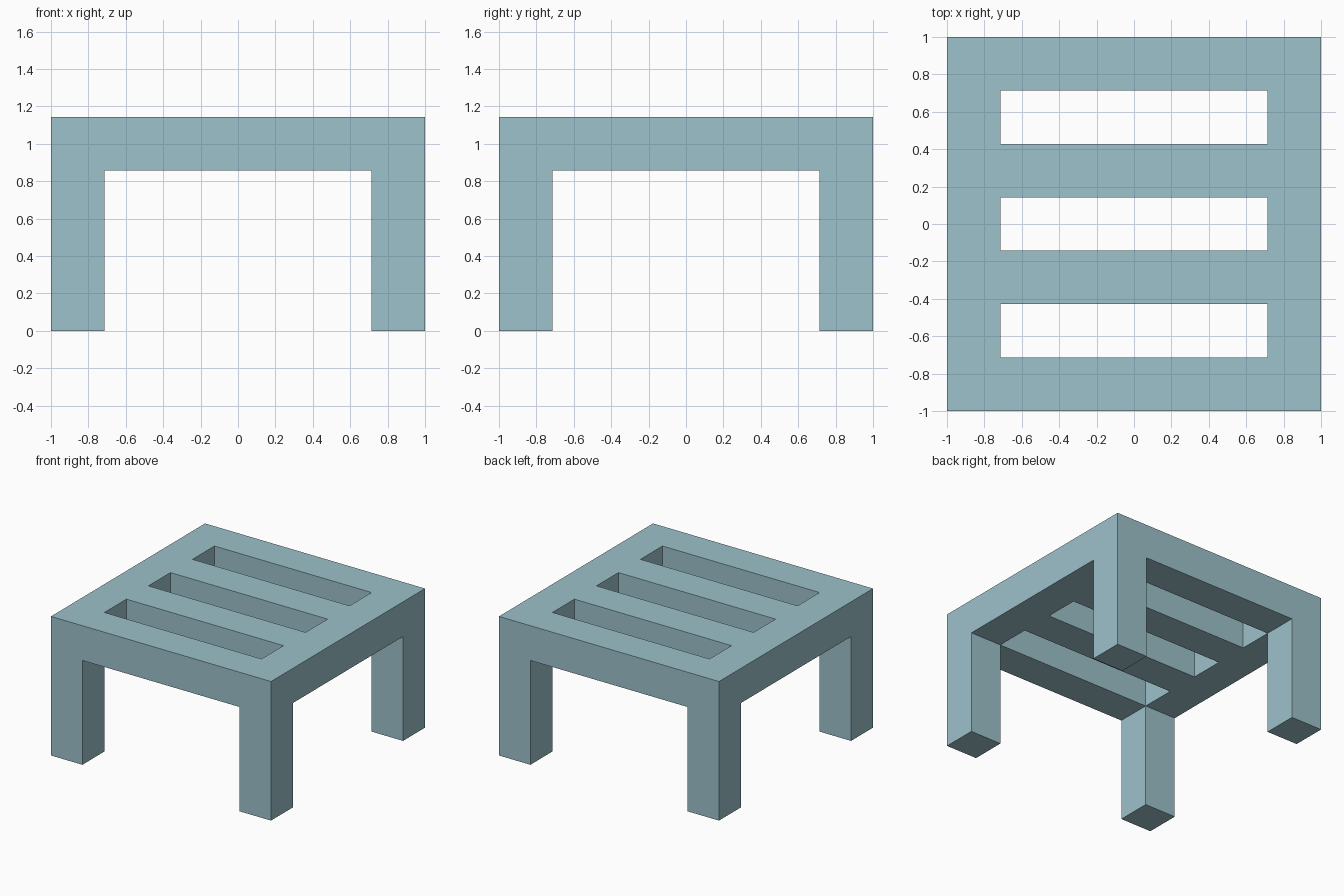
import bpy, bmesh
from mathutils import Vector

if "Cube" in bpy.data.objects:
    bpy.data.objects.remove(bpy.data.objects["Cube"])

U = 2 / 7  # the whole table sits on a module of one leg width


def extrude(bm, faces, dz):
    res = bmesh.ops.extrude_face_region(bm, geom=faces)
    verts = [g for g in res["geom"] if isinstance(g, bmesh.types.BMVert)]
    bmesh.ops.translate(bm, verts=verts, vec=Vector((0, 0, dz)))


def cell(face):
    c = face.calc_center_median()
    return round(c.x / U), round(c.y / U)


bm = bmesh.new()

# Slatted top: 7 x 7 sheet with three slots running along x
bmesh.ops.create_grid(bm, x_segments=7, y_segments=7, size=1)
bmesh.ops.translate(bm, verts=bm.verts[:], vec=Vector((0, 0, 3 * U)))
slots = [f for f in bm.faces if abs(cell(f)[0]) < 3 and cell(f)[1] in (-2, 0, 2)]
bmesh.ops.delete(bm, geom=slots, context="FACES")
extrude(bm, bm.faces[:], U)

# Legs: underside corner cells pulled down to the ground
corners = [f for f in bm.faces
           if all(abs(v.co.z - 3 * U) < 1e-4 for v in f.verts)
           and all(abs(i) == 3 for i in cell(f))]
extrude(bm, corners, -3 * U)
bmesh.ops.recalc_face_normals(bm, faces=bm.faces[:])

mesh = bpy.data.meshes.new("slatted_table")
bm.to_mesh(mesh)
bm.free()
table = bpy.data.objects.new("slatted_table", mesh)
bpy.context.collection.objects.link(table)

# Single pale blue-grey colour
mat = bpy.data.materials.new("pale_teal")
mat.diffuse_color = (0.337, 0.539, 0.597, 1)
mat.use_nodes = True
mat.node_tree.nodes["Principled BSDF"].inputs["Base Color"].default_value = mat.diffuse_color
mesh.materials.append(mat)
